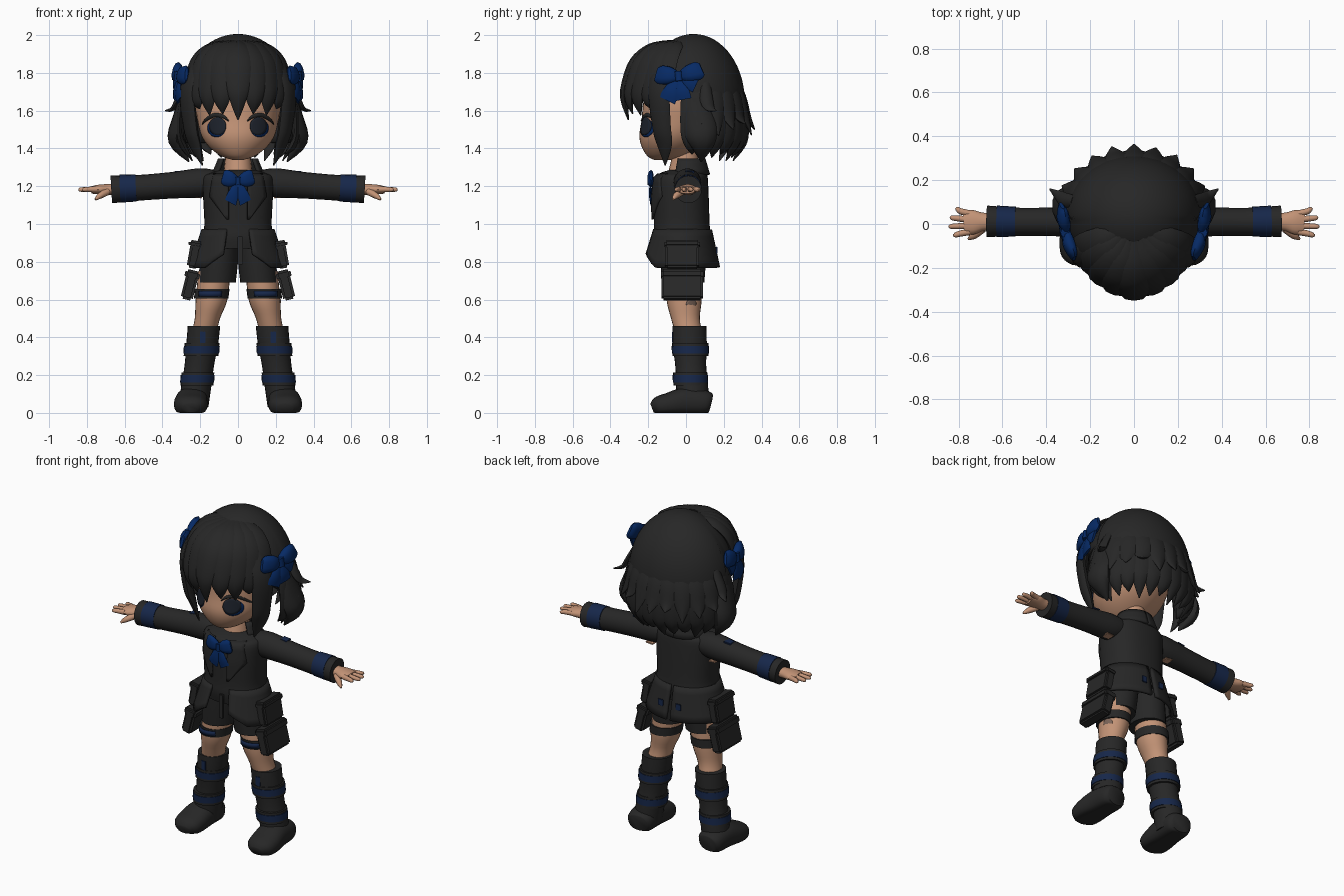
import bpy
import bmesh
from math import sin, cos, pi, radians, sqrt, copysign
from mathutils import Vector, Matrix

cube = bpy.data.objects.get("Cube")
if cube:
    bpy.data.objects.remove(cube, do_unlink=True)


def material(name, rgb):
    mat = bpy.data.materials.new(name)
    mat.use_nodes = True
    mat.diffuse_color = (*rgb, 1)
    mat.node_tree.nodes["Principled BSDF"].inputs["Base Color"].default_value = (*rgb, 1)
    return mat


CLOTH = material("charcoal cloth", (0.02, 0.02, 0.02))
HAIR = material("black hair", (0.02, 0.02, 0.02))
BLUE = material("navy ribbon", (0.002, 0.023, 0.13))
TRIM = material("dull navy trim", (0.008, 0.02, 0.068))
SKIN = material("skin", (0.54, 0.29, 0.18))
MARK = material("thigh mark", (0.2, 0.13, 0.1))
IRIS = material("iris", (0.013, 0.017, 0.026))


def finish(name, bm, mat, mirror=False, solid=0, xform=None, angle=50):
    """Turn a bmesh into a shaded object, optionally mirrored across x."""
    bmesh.ops.recalc_face_normals(bm, faces=bm.faces)
    mesh = bpy.data.meshes.new(name)
    bm.to_mesh(mesh)
    bm.free()
    if xform:
        mesh.transform(xform)
    mesh.materials.append(mat)
    ob = bpy.data.objects.new(name, mesh)
    bpy.context.collection.objects.link(ob)
    bpy.ops.object.select_all(action='DESELECT')
    ob.select_set(True)
    bpy.context.view_layer.objects.active = ob
    bpy.ops.object.shade_smooth_by_angle(angle=radians(angle))
    if solid:
        mod = ob.modifiers.new("thickness", 'SOLIDIFY')
        mod.thickness = solid
        mod.offset = 0
    if mirror:
        mod = ob.modifiers.new("mirror", 'MIRROR')
        mod.use_mirror_merge = False


def smooth_path(stops, steps):
    """Catmull-Rom resampling of any list of equal-length tuples."""
    p = [Vector(s) for s in stops]
    p = [p[0]] + p + [p[-1]]
    out = []
    for a, b, c, d in zip(p, p[1:], p[2:], p[3:]):
        for k in range(steps):
            t = k / steps
            out.append(b + (c - a) * (t / 2) + (a * 2 - b * 5 + c * 4 - d) * (t * t / 2)
                       + (b * 3 - a - c * 3 + d) * (t ** 3 / 2))
    return out + [p[-1]]


def add_tube(bm, stops, out=(0, -1, 0), n=12, power=1, flat=False, floor=None):
    """Loft ellipses: each stop is x, y, z, half width, half thickness along out."""
    pts = smooth_path(stops, 4)
    rings = []
    for i, p in enumerate(pts):
        a, b = pts[max(i - 1, 0)], pts[min(i + 1, len(pts) - 1)]
        tan = Vector((0, 0, 1)) if flat else (Vector(b[:3]) - Vector(a[:3])).normalized()
        side = tan.cross(Vector(out)).normalized()
        up = side.cross(tan)
        ring = []
        for k in range(n):
            c, s = cos(2 * pi * k / n), sin(2 * pi * k / n)
            c, s = copysign(abs(c) ** power, c), copysign(abs(s) ** power, s)
            co = Vector(p[:3]) + side * c * max(p[3], .002) + up * s * max(p[4], .002)
            if floor is not None:
                co.z = max(co.z, floor)
            ring.append(bm.verts.new(co))
        rings.append(ring)
    for r, q in zip(rings, rings[1:]):
        for k in range(n):
            bm.faces.new((r[k], r[(k + 1) % n], q[(k + 1) % n], q[k]))
    bm.faces.new(rings[0])
    bm.faces.new(rings[-1])


def tube(name, stops, mat, mirror=False, **kw):
    bm = bmesh.new()
    add_tube(bm, stops, **kw)
    finish(name, bm, mat, mirror)


def sheet(name, fn, nu, nv, mat, mirror=False, solid=0.012):
    """Grid surface from fn(u, v) with u and v running from 0 to 1."""
    bm = bmesh.new()
    g = [[bm.verts.new(fn(i / nu, j / nv)) for j in range(nv + 1)] for i in range(nu + 1)]
    for i in range(nu):
        for j in range(nv):
            bm.faces.new((g[i][j], g[i + 1][j], g[i + 1][j + 1], g[i][j + 1]))
    bmesh.ops.remove_doubles(bm, verts=bm.verts, dist=1e-5)
    finish(name, bm, mat, mirror, solid)


def box(name, pos, size, mat, tilt=0, mirror=True):
    bm = bmesh.new()
    bmesh.ops.create_cube(bm, size=1, matrix=Matrix.Diagonal((*size, 1)))
    bmesh.ops.bevel(bm, geom=bm.edges[:], offset=min(.012, min(size) / 3), segments=2, affect='EDGES')
    finish(name, bm, mat, mirror,
           xform=Matrix.Translation(pos) @ Matrix.Rotation(radians(tilt), 4, 'Y'))


def upright(rows):
    """Rows of z, half width, front y, back y become loft stops."""
    return [(0, (f + b) / 2, z, w, (b - f) / 2) for z, w, f, b in rows]


def front_y(stops, x, z):
    """Front surface of an upright loft at x, z."""
    for hi, lo in zip(stops, stops[1:]):
        if hi[2] < lo[2]:
            hi, lo = lo, hi
        if lo[2] <= z <= hi[2]:
            s = Vector(lo).lerp(Vector(hi), (z - lo[2]) / (hi[2] - lo[2]))
            return s[1] - s[4] * sqrt(max(0, 1 - (x / s[3]) ** 2))
    return 0


# Head and neck
head = upright([(1.34, .03, -.17, -.08), (1.36, .09, -.205, 0), (1.41, .155, -.235, .08),
                (1.47, .195, -.247, .14), (1.55, .215, -.235, .18), (1.65, .225, -.225, .2),
                (1.8, .2, -.19, .2), (1.92, .1, -.1, .12)])
tube("head", head, SKIN, n=40, flat=True)
tube("neck", [(0, -.01, 1.22, .085, .1), (0, -.01, 1.29, .075, .08), (0, 0, 1.42, .06, .06)], SKIN, flat=True, n=20)


# Eyes and lashes
def eye_patch(cx, cz, rx, rz, lift):
    def fn(u, v):
        x, z = cx + rx * v * cos(2 * pi * u), cz + rz * v * sin(2 * pi * u)
        return x, front_y(head, x, z) - lift, z
    return fn


sheet("irises", eye_patch(.108, 1.518, .045, .048, .009), 28, 4, IRIS, True, .003)
sheet("iris_rims", eye_patch(.114, 1.508, .047, .048, .005), 28, 4, BLUE, True, .003)
lash = [(x, front_y(head, x, z) - .004, z, w, .006) for x, z, w in
        ((.05, 1.545, .003), (.08, 1.57, .009), (.125, 1.576, .011), (.165, 1.555, .009), (.188, 1.53, .003))]
tube("eyelashes", lash, HAIR, True, n=8)


# Hair shell
def hair_point(az, z, off=0):
    k = sqrt(max(0, 1 - ((z - 1.65) / .35) ** 2)) if z > 1.65 else 1 - 1.3 * (1.65 - z) ** 2
    return Vector((cos(az) * (.3 * k + off), .04 + sin(az) * (.265 * k + off), z))


def shell(u, v):
    az = 2 * pi * u
    low = 1.43 if sin(az) > -.04 else 1.69
    return hair_point(az, low + (2 - low) * sin(v * pi / 2))


sheet("hair_shell", shell, 64, 20, HAIR)


# Back and side locks in two layers, the upper one flicking outwards
def lock_layer(name, count, start, end, path, drop):
    bm = bmesh.new()
    for i in range(count):
        az = radians(start + (end - start) * i / (count - 1))
        fall = drop * ((i * 2) % 3) / 2
        stops = [(*hair_point(az, z - fall * (w < .01), o), w, .018 if w > .01 else .003) for z, o, w in path]
        add_tube(bm, stops, out=(cos(az), sin(az), .15), n=8)
    finish(name, bm, HAIR)


lock_layer("lower_locks", 14, -2, 182, [(1.78, -.03, .05), (1.62, .004, .06), (1.48, .022, .058),
                                        (1.41, .01, .036), (1.37, -.02, .003)], .035)
lock_layer("upper_locks", 11, 8, 172, [(1.8, -.04, .04), (1.68, -.006, .058), (1.57, .023, .046),
                                       (1.53, .066, .003)], .06)

# Bangs swept forward from the crown
bm = bmesh.new()
for i in range(-4, 5):
    a = radians(i * 16)
    d = Vector((sin(a), -cos(a), 0))
    reach = 1 - .14 * abs(sin(a))
    tip = 1.55 + .013 * abs(i) + .02 * (i % 2)
    path = [(.08, 1.955, .035), (.19, 1.935, .06), (.28, 1.86, .07), (.325, 1.73, .06),
            (.325, 1.65, .042), (.305, tip, .003)]
    add_tube(bm, [(*(d * r * reach + Vector((0, 0, z))), w, .02 if w > .01 else .003)
                  for r, z, w in path], out=d + Vector((0, 0, .7)), n=8)
finish("bangs", bm, HAIR)

# Long locks framing the face, and fuller ones behind them
tube("face_locks", [(.19, -.13, 1.88, .04, .02), (.265, -.145, 1.72, .065, .025), (.252, -.13, 1.52, .058, .028),
                    (.228, -.115, 1.42, .048, .02), (.188, -.11, 1.31, .003, .003)],
     HAIR, True, out=(.8, -.5, .1), n=10)
tube("side_locks", [(.27, .04, 1.7, .05, .03), (.31, .065, 1.55, .085, .04), (.325, .085, 1.44, .075, .045),
                    (.26, .08, 1.33, .004, .004)], HAIR, True, out=(1, 0, 0), n=10)
tube("side_flicks", [(.27, .1, 1.74, .03, .02), (.32, .11, 1.65, .035, .018), (.345, .13, 1.61, .025, .012),
                     (.385, .16, 1.6, .003, .003)], HAIR, True, out=(.6, 0, .8), n=8)


# Ribbon bows
def bow(name, xform, mirror, tails):
    bm = bmesh.new()
    for s in (-1, 1):
        add_tube(bm, [(0, 0, 0, .022, .016), (s * .05, -.005, .01, .046, .028),
                      (s * .1, 0, .02, .05, .022), (s * .125, 0, .028, .036, .008)], n=10, power=.8)
    for x, z in tails:
        add_tube(bm, [(0, 0, 0, .02, .01), (x * .6, -.008, z * .6, .042, .011),
                      (x, 0, z, .048, .008)], n=8)
    add_tube(bm, [(0, -.012, -.026, .02, .018), (0, -.014, .026, .022, .02)], n=10)
    finish(name, bm, BLUE, mirror, xform=xform)


bow("hair_bows", Matrix.Translation((.306, -.035, 1.78)) @ Matrix.Rotation(radians(76), 4, 'Z')
    @ Matrix.Rotation(radians(-9), 4, 'X') @ Matrix.Rotation(radians(-6), 4, 'Y'), True,
    [(-.075, -.12), (.01, -.125), (.09, -.05)])
bow("neck_bow", Matrix.Translation((0, -.185, 1.228)) @ Matrix.Diagonal((.66, .6, .85, 1)), False,
    [(-.06, -.135), (.06, -.135)])

# Jacket body, with a glimpse of neckline below the bow
torso = upright([(1.285, .105, -.09, .1), (1.27, .145, -.135, .108), (1.245, .185, -.162, .115),
                 (1.15, .185, -.172, .12), (1.0, .178, -.17, .125), (.93, .187, -.172, .13), (.87, .18, -.16, .12)])
tube("jacket_body", torso, CLOTH, flat=True, n=32, power=.85)
box("neckline", (0, -.177, 1.165), (.02, .008, .05), SKIN, mirror=False)


def tail(u, v):
    az = radians(-72 + 159 * u)
    low = .2 - .07 * max(0, 1 - u * 6)
    return (.186 + .064 * v) * cos(az), -.022 + (.152 + .043 * v) * sin(az), .97 - low * v


def collar(u, v):
    az = radians(-36 + 126 * u)
    return (.098 + .035 * v) * cos(az), .01 + (.085 + .025 * v) * sin(az), 1.345 - .085 * v


sheet("jacket_tails", tail, 24, 5, CLOTH, True, .016)
sheet("collar", collar, 16, 3, CLOTH, True, .016)


# Lapels follow the chest
def lapel(u, v):
    z = 1.265 - .24 * v
    x = .05 + u * (.08 + .04 * v if v < .45 else .098 * (1 - v) / .55 + .01)
    return x, front_y(torso, x, z) - .014, z


sheet("lapels", lapel, 5, 10, CLOTH, True, .01)
box("belt_end", (.012, -.178, .86), (.03, .012, .15), CLOTH, mirror=False)
box("tail_buttons", (.06, .163, .86), (.035, .008, .04), TRIM)
box("hip_pouches", (.232, -.02, .83), (.06, .18, .13), CLOTH, tilt=-10)
box("hip_pouch_flaps", (.225, -.02, .892), (.075, .19, .04), CLOTH, tilt=-10)

# Sleeves with cuffs and bands
tube("sleeves", [(.12, .005, 1.225, .07, .062), (.2, .008, 1.218, .073, .077), (.35, .01, 1.205, .066, .07),
                 (.52, .01, 1.192, .064, .068), (.67, .012, 1.183, .072, .073)],
     CLOTH, True, out=(0, 0, 1), n=20)
tube("sleeve_bands", [(.54, .011, 1.191, .068, .072), (.625, .012, 1.187, .072, .074)],
     TRIM, True, out=(0, 0, 1), n=20)
box("shoulder_tabs", (.31, .02, 1.277), (.05, .05, .009), TRIM, tilt=5)
box("armpit_gaps", (.215, .03, 1.142), (.05, .05, .009), SKIN, tilt=-4)

# Hands
bm = bmesh.new()
add_tube(bm, [(.65, .01, 1.182, .04, .03), (.69, .01, 1.182, .042, .03), (.735, .008, 1.183, .056, .026),
              (.775, .005, 1.18, .05, .02)], out=(0, 0, 1), n=14)
for k, reach in enumerate((.825, .845, .84, .815)):
    y = -.036 + k * .028
    add_tube(bm, [(.75, y, 1.183, .015, .016), (.79, y * 1.2, 1.183, .014, .014),
                  (reach - .01, y * 1.4, 1.182, .011, .011), (reach, y * 1.4, 1.182, .004, .004)],
             out=(0, 0, 1), n=8)
add_tube(bm, [(.69, -.02, 1.172, .02, .02), (.73, -.052, 1.15, .017, .017), (.755, -.068, 1.13, .006, .006)],
         out=(0, 0, 1), n=8)
finish("hands", bm, SKIN, True)

# Shorts, legs and thigh straps
tube("shorts", [(.085, -.015, .92, .09, .125), (.1, -.015, .8, .1, .12), (.112, -.015, .69, .1, .112)],
     CLOTH, True, n=24, flat=True)
tube("legs", [(.125, -.01, .75, .085, .095), (.14, -.01, .6, .084, .093), (.162, -.003, .5, .067, .076),
              (.18, .015, .42, .066, .072), (.185, .018, .38, .065, .07)], SKIN, True, n=24, flat=True)
tube("thigh_straps", [(.142, -.01, .605, .091, .1), (.137, -.01, .655, .092, .101)], CLOTH, True, n=24, flat=True)


def strap_patch(u, v):
    az = radians(-125 + 80 * u)
    return .14 + .094 * cos(az), -.01 + .104 * sin(az), .615 + .03 * v


def thigh_spot(u, v):
    az = radians(25) + .33 * v * cos(2 * pi * u)
    z = .575 + .028 * v * sin(2 * pi * u)
    return .144 + (.084 - .2 * (.6 - z)) * cos(az), -.009 + (.094 - .17 * (.6 - z)) * sin(az), z


sheet("strap_patches", strap_patch, 8, 1, TRIM, True, .005)
sheet("thigh_spot", thigh_spot, 20, 3, MARK, False, .005)
box("thigh_pouches", (.256, -.02, .67), (.065, .22, .145), CLOTH, tilt=-14)
box("thigh_pouch_flaps", (.242, -.02, .73), (.08, .225, .05), CLOTH, tilt=-14)

# Boots
tube("boot_shafts", [(.18, .018, .46, .086, .09), (.19, .02, .36, .084, .09), (.205, .025, .25, .078, .082),
                     (.22, .032, .15, .08, .085), (.235, .035, .03, .078, .085)], CLOTH, True, n=24, flat=True)
tube("boot_feet", [(.238, .13, .05, .06, .05), (.24, .1, .055, .08, .065), (.245, 0, .06, .085, .075),
                   (.25, -.09, .045, .09, .062), (.25, -.15, .035, .078, .05), (.25, -.18, .025, .04, .025)],
     CLOTH, True, out=(0, 0, 1), n=20, power=.85, floor=0)
for label, x, z, w in (("upper", .193, .335, .092), ("lower", .215, .18, .087)):
    for part, tall, grow, mat in (("cuffs", .035, 0, CLOTH), ("bands", .02, .003, TRIM)):
        tube(label + "_boot_" + part, [(x + tall * .08, .024, z - tall, w + grow, w + grow + .003),
                                       (x - tall * .08, .022, z + tall, w + grow, w + grow + .004)],
             mat, True, n=24, flat=True)
box("boot_tabs", (.186, -.07, .4), (.03, .009, .06), TRIM)
